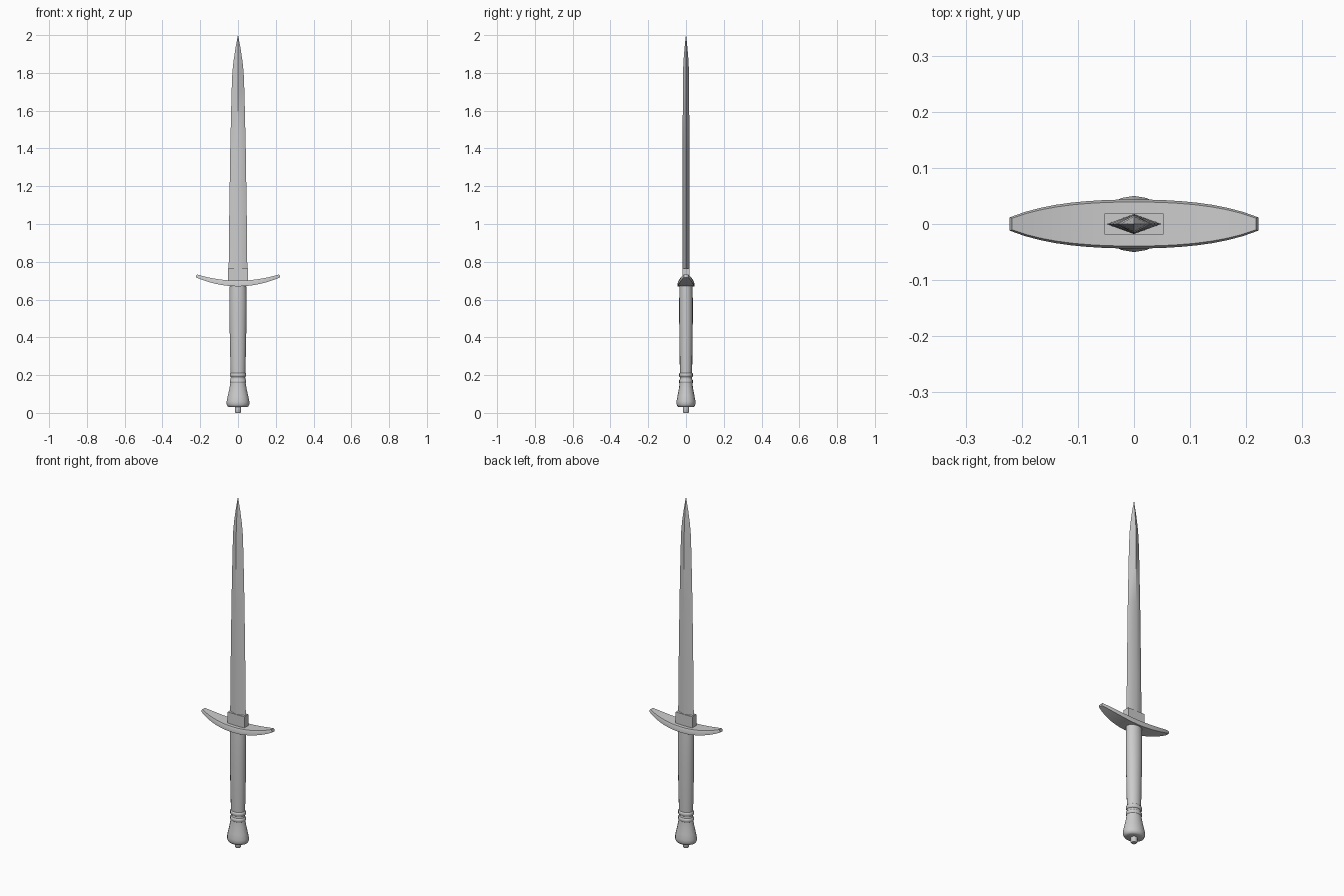
import bpy, bmesh, math

if "Cube" in bpy.data.objects:
    bpy.data.objects.remove(bpy.data.objects["Cube"])


def loft(name, rings, angle=40):
    """Skin a list of equal-length vertex rings, capping both ends."""
    bm = bmesh.new()
    loops = [[bm.verts.new(p) for p in r] for r in rings]
    n = len(loops[0])
    for a, b in zip(loops, loops[1:]):
        for i in range(n):
            j = (i + 1) % n
            bm.faces.new((a[i], a[j], b[j], b[i]))
    bm.faces.new(loops[0][::-1])
    bm.faces.new(loops[-1])
    bmesh.ops.remove_doubles(bm, verts=bm.verts, dist=1e-5)
    bmesh.ops.recalc_face_normals(bm, faces=bm.faces)
    mesh = bpy.data.meshes.new(name)
    bm.to_mesh(mesh)
    bm.free()
    ob = bpy.data.objects.new(name, mesh)
    bpy.context.collection.objects.link(ob)
    bpy.ops.object.select_all(action='DESELECT')
    ob.select_set(True)
    bpy.context.view_layer.objects.active = ob
    bpy.ops.object.shade_smooth_by_angle(angle=math.radians(angle))
    return ob


def oval(rx, ry, z, n=16):
    return [(rx * math.cos(2 * math.pi * i / n), ry * math.sin(2 * math.pi * i / n), z)
            for i in range(n)]


# Blade: diamond section tapering to a point
blade = [(0.69, 0.050, 0.018), (1.00, 0.047, 0.018), (1.40, 0.041, 0.0175),
         (1.70, 0.034, 0.017), (1.80, 0.030, 0.016), (1.86, 0.024, 0.0135),
         (1.93, 0.0135, 0.008), (2.00, 0.0005, 0.0005)]
loft("blade", [[(w, 0, z), (0, t, z), (-w, 0, z), (0, -t, z)] for z, w, t in blade], 45)

# Rectangular collar at the foot of the blade
loft("blade_collar", [[(sx * 0.0525, sy * 0.0185, z)
                       for sx, sy in ((1, 1), (-1, 1), (-1, -1), (1, -1))]
                      for z in (0.68, 0.765)])

# Crossguard: curved upward, tapering towards both tips
guard = []
for i in range(-8, 9):
    u = i / 8
    a = abs(u)
    hy = 0.0437 - 0.019 * a ** 2 - 0.013 * a ** 4
    lo, hi = 0.67 + 0.047 * a ** 2, 0.70 + 0.033 * a ** 2
    xl, xh = 0.222 * u, 0.217 * u
    guard.append([(xl, -hy, lo), (xl, hy, lo), (xl, hy, lo + (hi - lo) * 0.6),
                  (xh, hy * 0.9, hi), (xh, -hy * 0.9, hi), (xl, -hy, lo + (hi - lo) * 0.6)])
loft("crossguard", guard, 30)

# Grip: oval handle with a slight swell
grip = [(0.19, 0.038, 0.031), (0.25, 0.040, 0.033), (0.38, 0.043, 0.035),
        (0.50, 0.045, 0.036), (0.60, 0.046, 0.036), (0.64, 0.045, 0.035),
        (0.685, 0.043, 0.034)]
loft("grip", [oval(rx, ry, z) for z, rx, ry in grip])

# Two raised bands between grip and pommel
for name, z in (("upper_band", 0.202), ("lower_band", 0.168)):
    loft(name, [oval(0.037 + d, 0.030 + d, z + h)
                for h, d in ((-0.014, 0), (-0.009, 0.006), (0.006, 0.006), (0.012, 0))], 60)

# Pommel: flared bell with a rounded lower rim
pommel = [(0.030, 0.044, 0.036), (0.034, 0.054, 0.045), (0.046, 0.060, 0.050),
          (0.062, 0.060, 0.050), (0.090, 0.054, 0.045), (0.125, 0.046, 0.038),
          (0.155, 0.041, 0.034), (0.205, 0.037, 0.030)]
loft("pommel", [oval(rx, ry, z) for z, rx, ry in pommel], 60)

# Rivet nut under the pommel
loft("pommel_nut", [oval(r, r, z) for z, r in
                    ((0.0, 0.014), (0.004, 0.017), (0.024, 0.017), (0.04, 0.017))])
